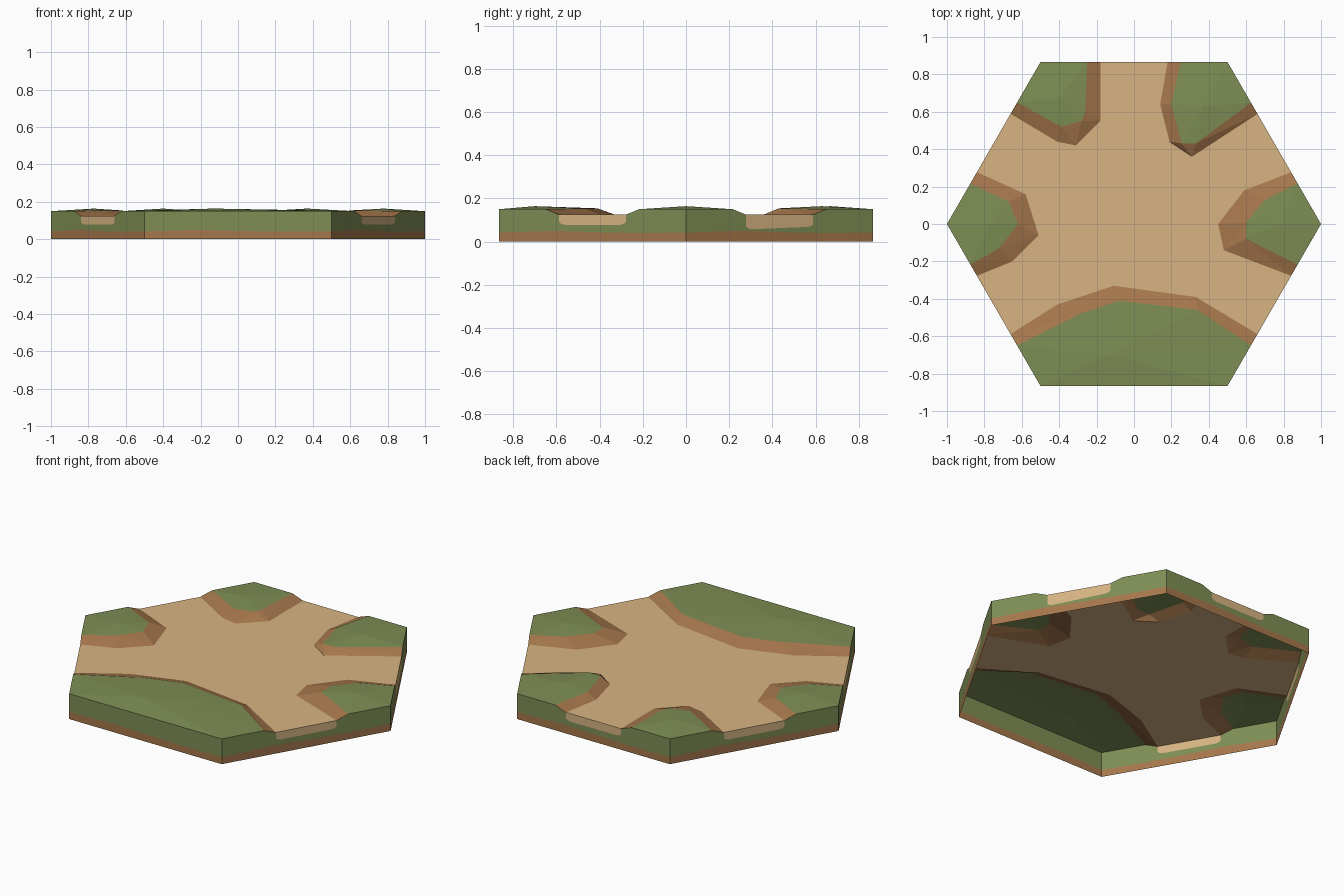
import bpy, bmesh, math
from mathutils import Vector

if "Cube" in bpy.data.objects:
    bpy.data.objects.remove(bpy.data.objects["Cube"])


def material(name, rgb):
    m = bpy.data.materials.new(name)
    m.diffuse_color = (*rgb, 1)
    m.use_nodes = True
    m.node_tree.nodes["Principled BSDF"].inputs["Base Color"].default_value = m.diffuse_color
    return m


GRASS = material("grass green", (0.209, 0.270, 0.089))
EARTH = material("earth brown", (0.381, 0.184, 0.072))
SAND = material("path sand", (0.680, 0.456, 0.223))

RIM, FLOOR, PEAK = 0.15, 0.125, 0.164
corners = [Vector((math.cos(math.radians(60 * k)), math.sin(math.radians(60 * k)), 0))
           for k in range(7)]


def build(name, polys, mats, out=None):
    """Flat polygons (points, material index), turned to face up or outwards."""
    bm = bmesh.new()
    for pts, mi in polys:
        f = bm.faces.new([bm.verts.new(p) for p in pts])
        f.material_index = mi
        f.normal_update()
        d = Vector((0, 0, 1)) if out is None else out
        if f.normal.dot(d) < 0:
            f.normal_flip()
    bmesh.ops.remove_doubles(bm, verts=bm.verts[:], dist=0.0005)
    bmesh.ops.triangulate(bm, faces=[f for f in bm.faces if len(f.verts) > 4])
    me = bpy.data.meshes.new(name)
    bm.to_mesh(me)
    bm.free()
    for m in mats:
        me.materials.append(m)
    ob = bpy.data.objects.new(name, me)
    bpy.context.collection.objects.link(ob)


def on_edge(k, t, z):
    p = corners[k % 6].lerp(corners[k % 6 + 1], t)
    return Vector((p.x, p.y, z))


# Islands: first edge, last edge, bank foot points, bank top points, peak
islands = {
    "east": (5, 0, [(.48, -.14), (.45, 0), (.59, .18)],
             [(.60, -.08), (.60, .01), (.70, .13)], (.78, .0)),
    "northeast": (0, 1, [(.31, .36), (.19, .44), (.14, .64)],
                  [(.33, .43), (.255, .43), (.20, .64)], (.37, .63)),
    "northwest": (1, 2, [(-.18, .55), (-.31, .42), (-.41, .44)],
                  [(-.26, .60), (-.28, .55), (-.39, .52)], (-.40, .67)),
    "west": (2, 3, [(-.58, .16), (-.51, -.06), (-.65, -.20)],
             [(-.67, .12), (-.62, 0), (-.72, -.13)], (-.77, 0)),
    "south": (3, 5, [(-.41, -.43), (-.11, -.33), (.33, -.39)],
              [(-.29, -.48), (-.08, -.41), (.34, -.46)], (-.13, -.70)),
}

floor = []
for name, (a, b, foot, top, peak) in islands.items():
    low = [on_edge(a, .68, FLOOR)] + [Vector((*p, FLOOR)) for p in foot] + [on_edge(b, .32, FLOOR)]
    high = [on_edge(a, .75, RIM)] + [Vector((*p, RIM + .004)) for p in top] + [on_edge(b, .25, RIM)]
    floor += low
    # sloping earth bank
    banks = []
    for i in range(4):
        banks += [((low[i], low[i + 1], high[i + 1]), 0), ((low[i], high[i + 1], high[i]), 0)]
    build(name + "_bank", banks, [EARTH])
    # domed grass cap, fanned round its peak
    rim = [on_edge(k, 0, RIM) for k in ([b] if b != 5 or a != 3 else [5, 4])]
    ring = high + rim
    c = Vector((*peak, PEAK))
    build(name + "_grass", [((c, ring[i], ring[(i + 1) % len(ring)]), 0)
                            for i in range(len(ring))], [GRASS])

# Path floor
build("path_floor", [(floor, 0)], [SAND])

# Side walls: earth strip, grass band and the cut end of each path
for k in range(6):
    def P(t, z):
        return on_edge(k, t, z)
    strata = [(0, .042), (.15, .046), (.3, .050), (.5, .044), (.75, .040), (1, .042)]
    line = [P(*s) for s in strata]
    polys = [([P(0, 0), P(1, 0)] + line[::-1], 1)]
    if k == 4:
        polys.append((line + [P(1, RIM), P(0, RIM)], 0))
    else:
        l0, l1 = (.057, .068) if k == 0 else (.078, .078)
        cut = [P(.32, FLOOR), P(.32, l0 + .014), P(.33, l0 + .005), P(.35, l0),
               P(.65, l1), P(.67, l1 + .005), P(.68, l1 + .014), P(.68, FLOOR)]
        polys.append((cut, 2))
        polys.append((line + [P(1, RIM), P(.75, RIM)] + cut[::-1] + [P(.25, RIM), P(0, RIM)], 0))
    build("side_wall_%d" % (k + 1), polys, [GRASS, EARTH, SAND], on_edge(k, .5, 0))
